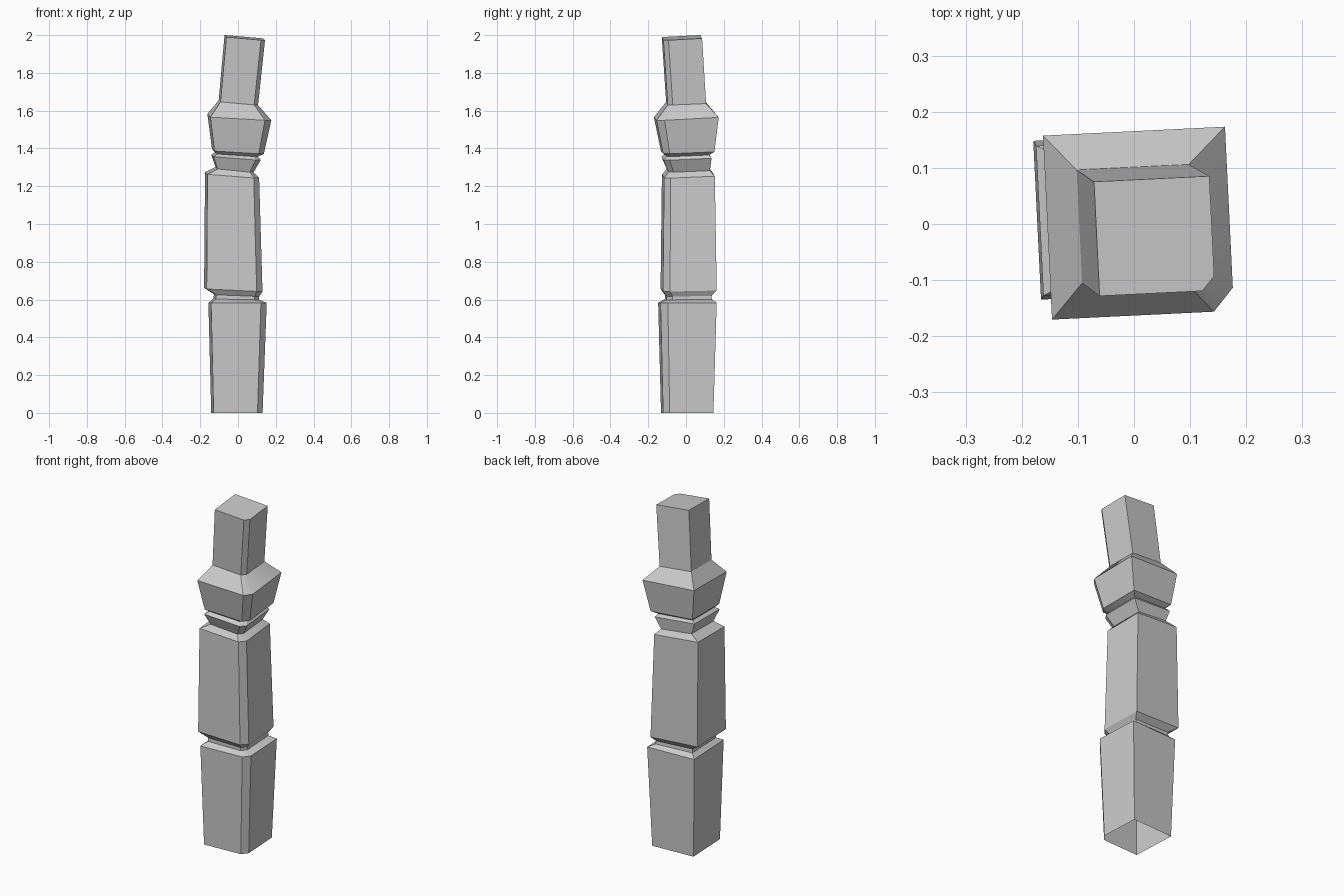
import bpy, bmesh, math

# Cross-sections: centre z, x min, x max, y min, y max, slope along x, slope along y
RINGS = [
    (0.000, -0.140, 0.130, -0.132, 0.145, 0.00, 0.00),    # open foot
    (0.583, -0.155, 0.152, -0.147, 0.162, 0.00, 0.00),    # base block top
    (0.602, -0.128, 0.112, -0.112, 0.137, -0.02, 0.01),   # lower groove
    (0.622, -0.126, 0.112, -0.112, 0.135, -0.04, 0.01),
    (0.652, -0.178, 0.130, -0.134, 0.162, -0.05, 0.02),   # middle block
    (1.258, -0.173, 0.112, -0.127, 0.152, -0.08, 0.04),
    (1.287, -0.117, 0.082, -0.102, 0.127, -0.10, 0.04),   # upper groove
    (1.352, -0.140, 0.120, -0.130, 0.135, -0.08, 0.04),   # collar
    (1.368, -0.120, 0.106, -0.110, 0.122, -0.07, 0.04),
    (1.384, -0.136, 0.137, -0.132, 0.150, -0.06, 0.04),   # flared cap
    (1.565, -0.160, 0.176, -0.170, 0.173, -0.06, 0.05),
    (1.642, -0.101, 0.106, -0.105, 0.106, -0.09, 0.04),   # leaning neck
    (1.986, -0.070, 0.143, -0.128, 0.085, -0.09, 0.05),
]
TWIST = math.radians(2.8)
# Unit square with the front right corner cut off
OUTLINE = [(-1, -1), (0.78, -1), (1, -0.75), (1, 1), (-1, 1)]

bm = bmesh.new()
loops = []
for z, x0, x1, y0, y1, tx, ty in RINGS:
    hx, hy = (x1 - x0) / 2 / 1.035, (y1 - y0) / 2 / 1.045
    loop = []
    for u, v in OUTLINE:
        px, py = u * hx, v * hy
        dx = px * math.cos(TWIST) - py * math.sin(TWIST)
        dy = px * math.sin(TWIST) + py * math.cos(TWIST)
        loop.append(bm.verts.new(((x0 + x1) / 2 + dx, (y0 + y1) / 2 + dy,
                                  z + tx * dx + ty * dy)))
    loops.append(loop)

# Side walls and top face
n = len(OUTLINE)
for a, b in zip(loops, loops[1:]):
    for i in range(n):
        j = (i + 1) % n
        bm.faces.new((a[i], a[j], b[j], b[i]))
bm.faces.new(loops[-1])

mesh = bpy.data.meshes.new("carved_post")
bm.to_mesh(mesh)
bm.free()
post = bpy.data.objects.new("carved_post", mesh)
bpy.context.collection.objects.link(post)
bpy.context.view_layer.objects.active = post
post.select_set(True)
bpy.ops.object.shade_smooth_by_angle(angle=math.radians(30))
